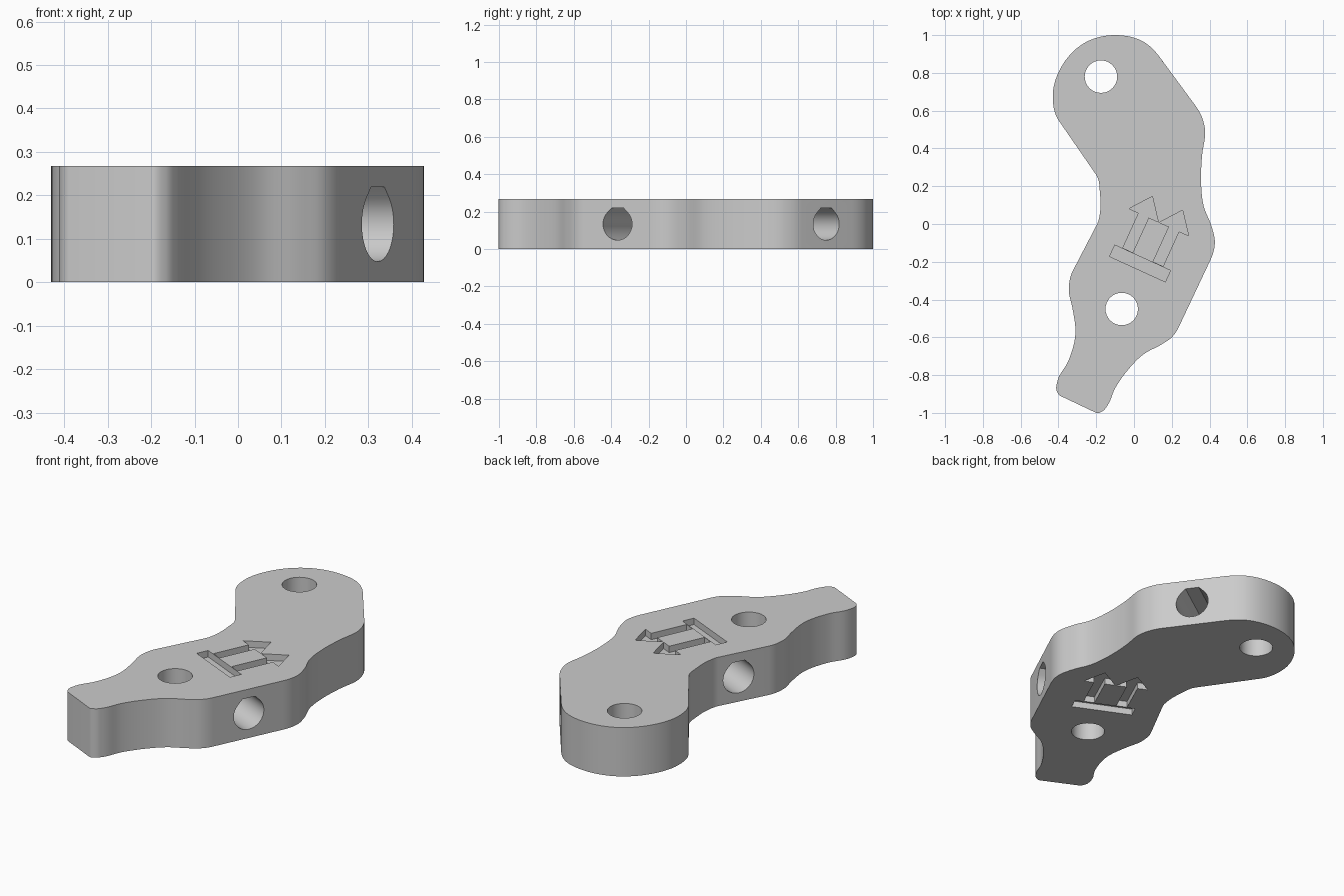
import bpy, bmesh, math
from mathutils import Vector, Matrix
from mathutils.geometry import interpolate_bezier

THICK = 0.267
HOLE_R = 0.086
ENGRAVE = 0.035

cube = bpy.data.objects.get("Cube")
if cube:
    bpy.data.objects.remove(cube, do_unlink=True)

grey = bpy.data.materials.new("plain grey")
grey.use_nodes = True
grey.diffuse_color = (0.6, 0.6, 0.6, 1)
grey.node_tree.nodes["Principled BSDF"].inputs["Base Color"].default_value = (0.6, 0.6, 0.6, 1)


def add_prisms(name, profiles, height, matrix=Matrix()):
    """Extrude each flat profile by the height along local z, then place the result."""
    bm = bmesh.new()
    for profile in profiles:
        face = bm.faces.new([bm.verts.new((p[0], p[1], 0)) for p in profile])
        ext = bmesh.ops.extrude_face_region(bm, geom=[face])
        verts = [v for v in ext["geom"] if isinstance(v, bmesh.types.BMVert)]
        bmesh.ops.translate(bm, verts=verts, vec=(0, 0, height))
    bmesh.ops.recalc_face_normals(bm, faces=bm.faces)
    bm.transform(matrix)
    mesh = bpy.data.meshes.new(name)
    bm.to_mesh(mesh)
    bm.free()
    obj = bpy.data.objects.new(name, mesh)
    bpy.context.collection.objects.link(obj)
    mesh.materials.append(grey)
    return obj


def smooth_run(before, run, after):
    """Smooth curve through a run, tangent to the straight edges at its ends."""
    pts = [before] + run + [after]
    tangents = []
    for i in range(1, len(pts) - 1):
        a, b = pts[i] - pts[i - 1], pts[i + 1] - pts[i]
        if i == 1:
            tangents.append(a.normalized())
        elif i == len(run):
            tangents.append(b.normalized())
        else:
            tangents.append((a.normalized() * b.length + b.normalized() * a.length).normalized())
    out = [run[0]]
    for p, q, s, t in zip(run, run[1:], tangents, tangents[1:]):
        reach = (q - p).length / 3
        out += interpolate_bezier(p, p + s * reach, q - t * reach, q, 7)[1:]
    return out


# Body outline: curved runs joined by straight edges
big_end = [(-0.4, 0.55), (-0.43, 0.68), (-0.38, 0.84), (-0.26, 0.96), (-0.09, 1), (0.05, 0.965), (0.135, 0.885)]
left_side = [(0.33, 0.62), (0.375, 0.51), (0.36, 0.36), (0.355, 0.22), (0.37, 0.09), (0.41, -0.01),
             (0.428, -0.1), (0.405, -0.19)]
neck = [(0.235, -0.55), (0.2, -0.6), (0.15, -0.635), (0.05, -0.69), (-0.03, -0.77), (-0.1, -0.87),
        (-0.14, -0.96), (-0.165, -0.99), (-0.2, -1)]
right_side = [(-0.39, -0.91), (-0.41, -0.88), (-0.405, -0.83), (-0.35, -0.73), (-0.31, -0.58),
              (-0.325, -0.45), (-0.345, -0.35), (-0.325, -0.25)]
waist = [(-0.195, 0), (-0.18, 0.06), (-0.18, 0.16), (-0.2, 0.26)]
runs = [[Vector(p) for p in run] for run in (big_end, left_side, neck, right_side, waist)]
outline = []
for i, run in enumerate(runs):
    outline += smooth_run(runs[i - 1][-1], run, runs[(i + 1) % len(runs)][0])
body = add_prisms("bracket_body", [outline], THICK)


def circle(cx, cy, steps=32):
    return [(cx + HOLE_R * math.cos(k * math.tau / steps), cy + HOLE_R * math.sin(k * math.tau / steps))
            for k in range(steps)]


# Vertical bolt holes
cutters = [add_prisms("bolt_hole_cutter", [circle(-0.175, 0.78), circle(-0.065, -0.45)],
                      THICK * 2, Matrix.Translation((0, 0, -THICK / 2)))]

# Side holes: round with 45 degree shoulders and a flat roof
half_roof = HOLE_R * math.tan(math.pi / 8)
arch = [(HOLE_R * math.cos(a), HOLE_R * math.sin(a))
        for a in (math.radians(135 + 270 * k / 24) for k in range(25))]
arch += [(half_roof, HOLE_R), (-half_roof, HOLE_R)]


def side_hole(name, x, y, normal, depth):
    out = Vector((normal[0], normal[1], 0)).normalized()
    up = Vector((0, 0, 1))
    side = up.cross(out)
    frame = Matrix((side, up, out)).transposed().to_4x4()
    start = Vector((x, y, THICK / 2)) - out * depth
    return add_prisms(name, [arch], depth + 0.15, Matrix.Translation(start) @ frame)


cutters.append(side_hole("through_hole_cutter", 0.33, -0.37, (0.9, -0.42), 1))
cutters.append(side_hole("blind_hole_cutter", 0.235, 0.75, (0.82, 0.57), 0.42))

# Engraved double arrow over a bar, on both faces
bar = [(-0.162, -0.033), (0.162, -0.033), (0.162, 0.033), (-0.162, 0.033)]


def arrow(c):
    half = [(0.029, 0.037), (0.029, 0.24), (0.085, 0.24)]
    return [(c + x, y) for x, y in half] + [(c, 0.35)] + [(c - x, y) for x, y in reversed(half)]


turn = Matrix.Rotation(math.radians(-24.5), 4, "Z")
for name, z in (("top_engraving_cutter", THICK - ENGRAVE), ("bottom_engraving_cutter", -ENGRAVE)):
    place = Matrix.Translation((0.032, -0.209, z)) @ turn
    cutters.append(add_prisms(name, [bar, arrow(-0.088), arrow(0.088)], ENGRAVE * 2, place))

# Cut everything out of the body
bpy.context.view_layer.objects.active = body
for cutter in cutters:
    cutter.hide_render = True
    mod = body.modifiers.new(cutter.name, "BOOLEAN")
    mod.operation = "DIFFERENCE"
    mod.solver = "EXACT"
    mod.object = cutter
    bpy.ops.object.modifier_apply(modifier=mod.name)
    bpy.data.objects.remove(cutter, do_unlink=True)

bpy.ops.object.select_all(action="DESELECT")
body.select_set(True)
bpy.ops.object.shade_smooth_by_angle(angle=math.radians(25))
